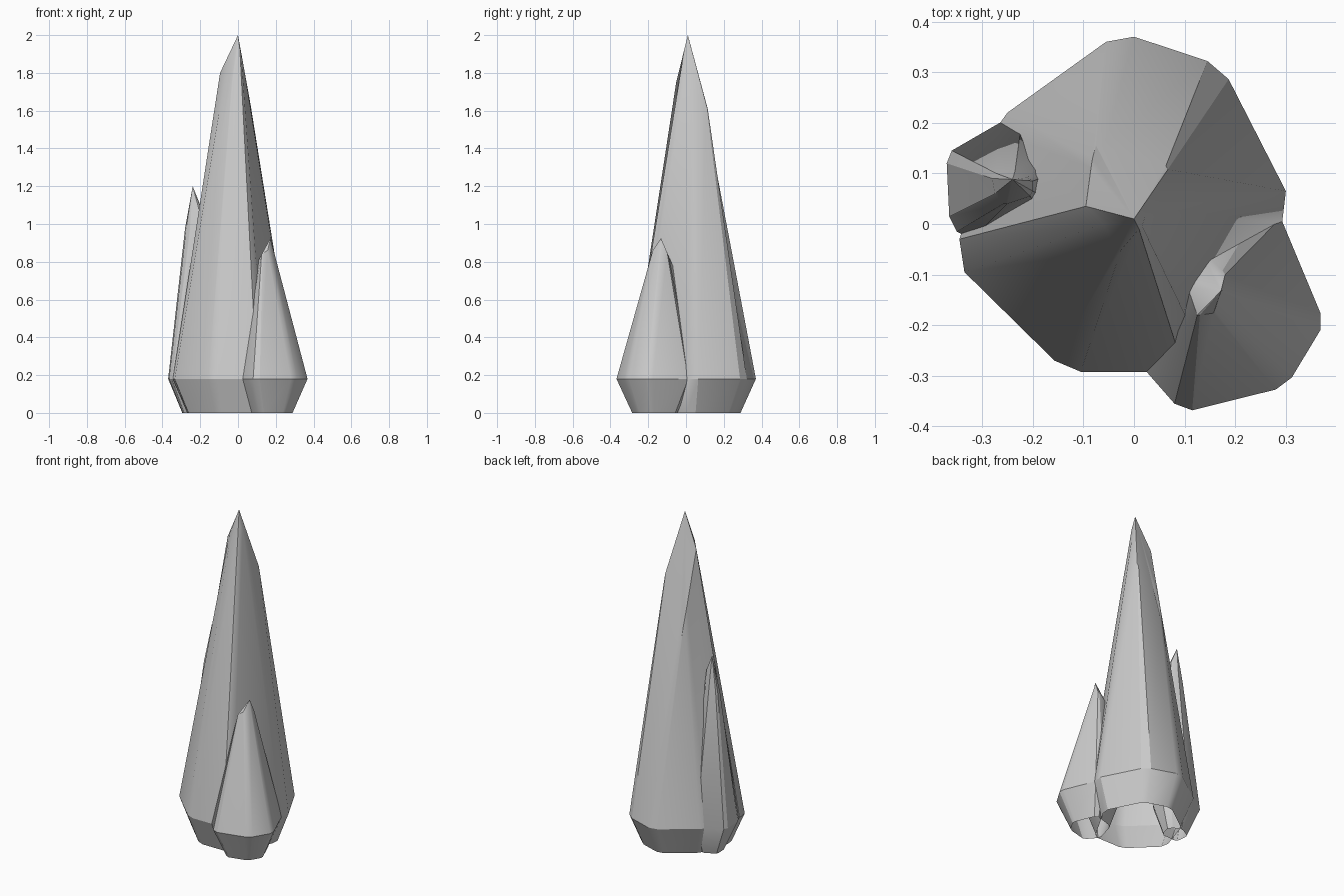
import bpy, bmesh
from math import radians


def crystal(name, girdle, shoulder, apex, centre, foot):
    """Open-bottomed shard: tapered foot, wide girdle, chipped shoulder, point."""
    bm = bmesh.new()
    cx, cy = centre
    low = [bm.verts.new((cx + (x - cx) * foot, cy + (y - cy) * foot, 0)) for x, y in girdle]
    mid = [bm.verts.new((x, y, 0.18)) for x, y in girdle]
    top = [bm.verts.new(p) for p in shoulder]
    tip = bm.verts.new(apex)
    n = len(girdle)
    for i in range(n):
        j = (i + 1) % n
        bm.faces.new((low[i], low[j], mid[j], mid[i]))
        bm.faces.new((mid[i], mid[j], top[j], top[i]))
        bm.faces.new((top[i], top[j], tip))
    me = bpy.data.meshes.new(name)
    bm.to_mesh(me)
    bm.free()
    ob = bpy.data.objects.new(name, me)
    bpy.context.collection.objects.link(ob)
    bpy.context.view_layer.objects.active = ob
    ob.select_set(True)
    bpy.ops.object.shade_smooth_by_angle(angle=radians(28))
    ob.select_set(False)


# tall central crystal, chipped at the back
crystal("main_crystal",
        [(-.345, -.03), (-.335, -.095), (-.157, -.27), (-.105, -.292), (.1, -.292), (.14, -.26),
         (.293, .005), (.30, .065), (.187, .286), (.145, .322), (0, .37), (-.055, .36),
         (-.25, .22), (-.275, .185)],
        [(-.095, .035, 1.8), (-.06, 0, 1.83), (-.034, -.05, 1.75), (-.026, -.052, 1.75),
         (.01, -.01, 1.92), (.016, -.004, 1.91), (.022, .014, 1.88), (.05, .03, 1.72),
         (.067, .108, 1.63), (.063, .115, 1.61), (-.06, .152, 1.33), (-.075, .155, 1.28),
         (-.082, .13, 1.4), (-.085, .11, 1.48)],
        (0, .01, 2), (0, 0), .78)

# short crystal at the front right
crystal("front_crystal",
        [(.08, -.355), (.115, -.368), (.28, -.327), (.312, -.303), (.368, -.21), (.368, -.175),
         (.29, .012), (.25, .03), (.09, -.02), (.05, -.06), (0, -.23), (.01, -.275)],
        [(.125, -.18, .84), (.13, -.18, .845), (.157, -.176, .86), (.16, -.172, .865),
         (.175, -.135, .9), (.178, -.13, .9), (.18, -.1, .85), (.175, -.092, .83),
         (.148, -.066, .77), (.14, -.07, .77), (.11, -.108, .79), (.106, -.125, .8)],
        (.172, -.132, .925), (.17, -.16), .6)

# slim crystal at the left
crystal("side_crystal",
        [(-.35, -.015), (-.32, -.03), (-.16, -.02), (-.12, .02), (-.1, .12), (-.13, .17),
         (-.22, .215), (-.265, .2), (-.36, .145), (-.37, .12), (-.365, .015)],
        [(-.258, .04, .96), (-.25, .04, .98), (-.205, .055, 1.07), (-.2, .065, 1.09),
         (-.2, .085, 1.1), (-.21, .092, 1.1), (-.235, .105, 1.05), (-.25, .105, 1.0),
         (-.272, .1, .99), (-.28, .09, .98), (-.275, .06, .97)],
        (-.24, .088, 1.2), (-.22, .085), .5)
